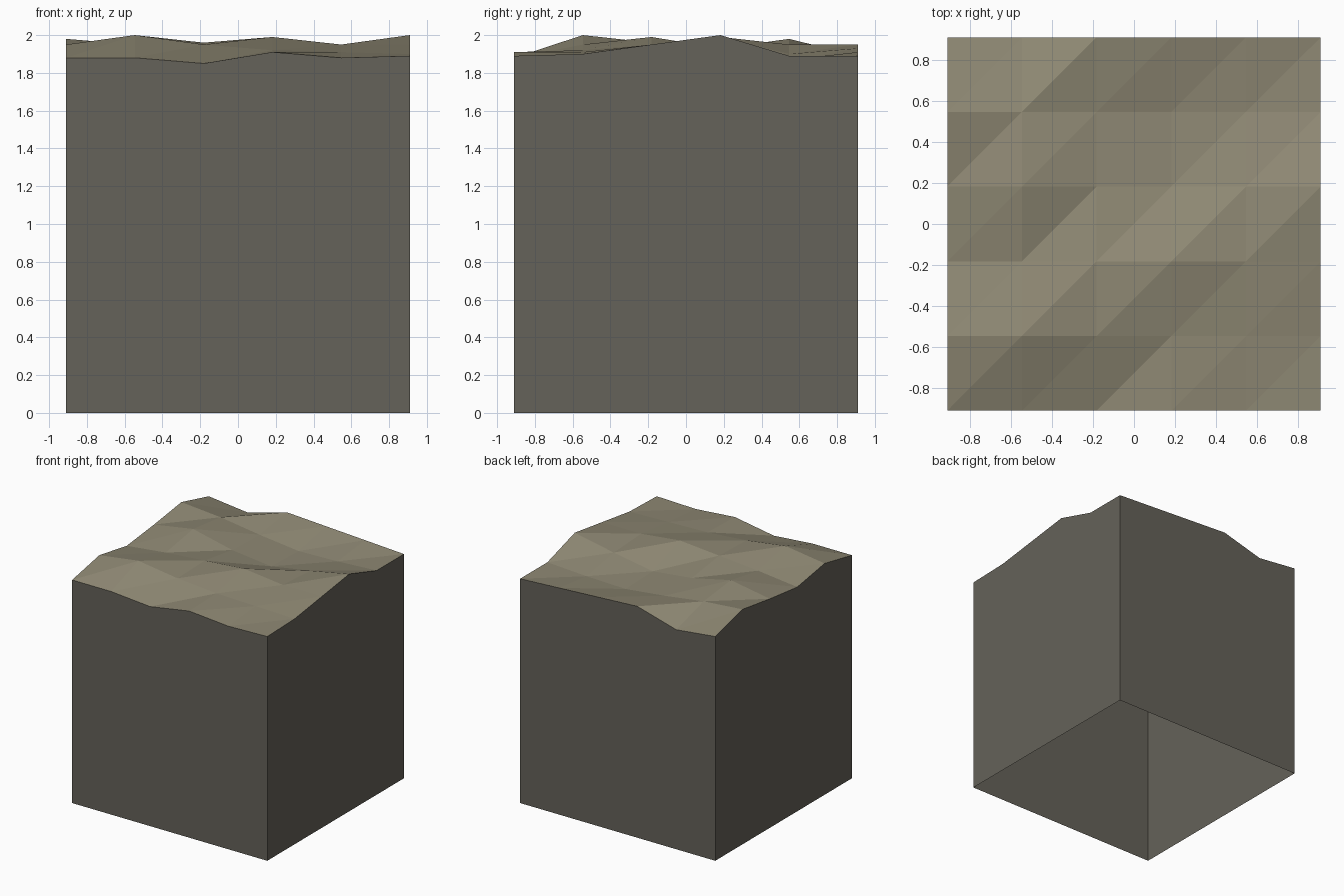
import bpy
import bmesh

if "Cube" in bpy.data.objects:
    bpy.data.objects.remove(bpy.data.objects["Cube"], do_unlink=True)

HALF = 0.91
CELLS = 5
STEP = 2 * HALF / CELLS

# Ground heights in hundredths below 2, front row first, each from right to left
DIPS = [
    (12, 12, 15, 9, 12, 11),
    (5, 0, 5, 8, 9, 10),
    (11, 7, 4, 1, 5, 5),
    (7, 1, 9, 13, 7, 0),
    (2, 5, 10, 14, 13, 11),
    (11, 15, 5, 7, 9, 11),
]


def make_material(name, colour):
    mat = bpy.data.materials.new(name)
    mat.use_nodes = True
    mat.diffuse_color = colour
    bsdf = next(n for n in mat.node_tree.nodes if n.type == "BSDF_PRINCIPLED")
    bsdf.inputs["Base Color"].default_value = colour
    bsdf.inputs["Roughness"].default_value = 0.9
    return mat


ground = make_material("dry ground", (0.275, 0.25, 0.175, 1))
rock = make_material("dark rock", (0.13, 0.122, 0.1, 1))

# Uneven ground: a grid of points, two flat triangles per cell
bm = bmesh.new()
grid = [[bm.verts.new((-HALF + i * STEP, -HALF + j * STEP, 2 - dip / 100))
         for i, dip in enumerate(row)] for j, row in enumerate(DIPS)]
for j in range(CELLS):
    for i in range(CELLS):
        a, b = grid[j][i], grid[j][i + 1]
        c, d = grid[j + 1][i + 1], grid[j + 1][i]
        bm.faces.new((a, b, c))
        bm.faces.new((a, c, d))

# Straight rock sides, dropped from the rim and open underneath
rim = [e for e in bm.edges if e.is_boundary]
result = bmesh.ops.extrude_edge_only(bm, edges=rim)["geom"]
for item in result:
    if isinstance(item, bmesh.types.BMVert):
        item.co.z = 0
    elif isinstance(item, bmesh.types.BMFace):
        item.material_index = 1
bm.normal_update()
for face in bm.faces:
    if face.material_index == 1 and face.normal.dot(face.calc_center_median().xy.to_3d()) < 0:
        face.normal_flip()

mesh = bpy.data.meshes.new("terrain_block")
bm.to_mesh(mesh)
bm.free()
mesh.materials.append(ground)
mesh.materials.append(rock)
block = bpy.data.objects.new("terrain_block", mesh)
bpy.context.collection.objects.link(block)
